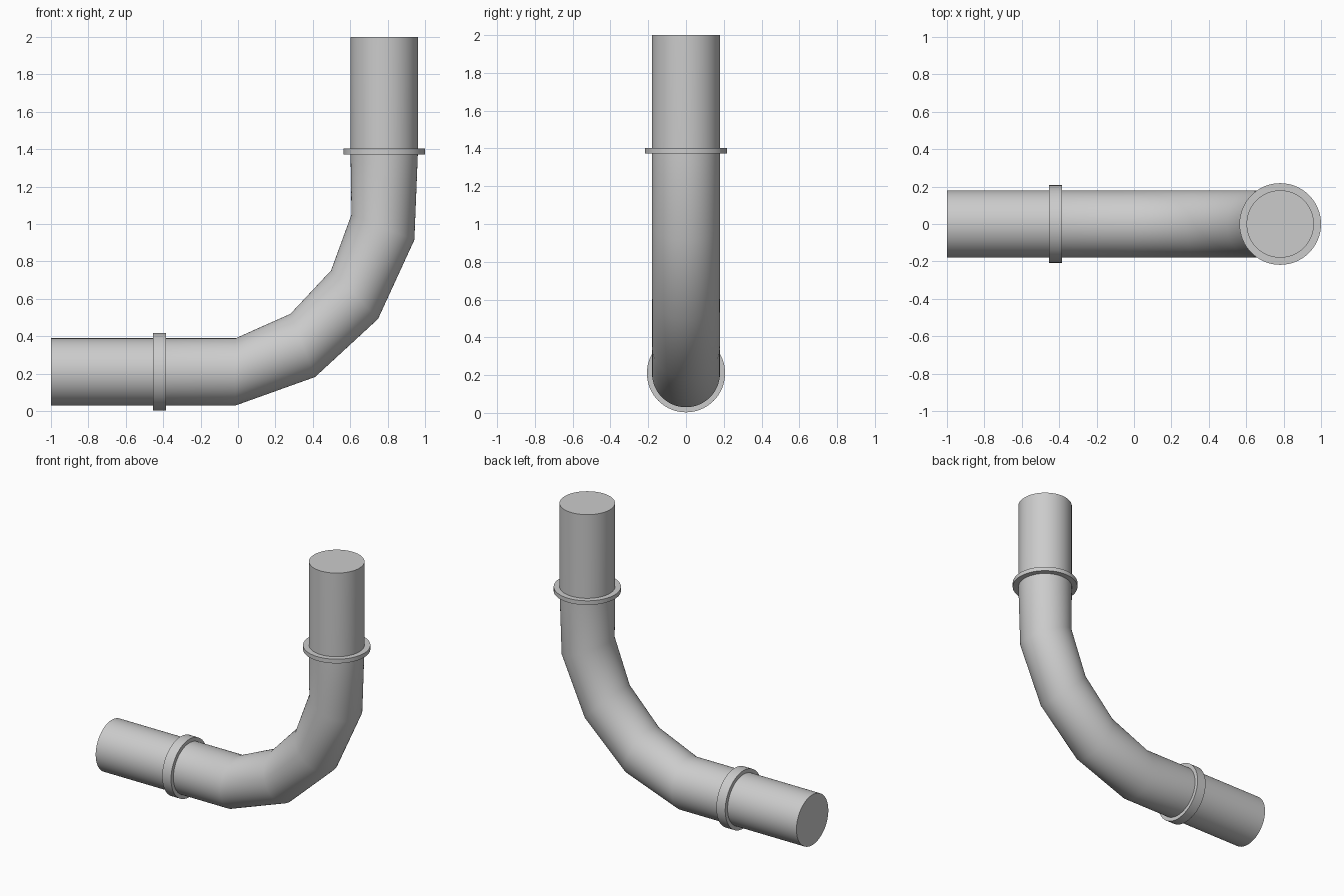
import bpy, bmesh, math
from mathutils import Vector

if "Cube" in bpy.data.objects:
    bpy.data.objects.remove(bpy.data.objects["Cube"])

SEG = 64
R = 0.18


def loft(name, sections):
    """Closed tube through rings given as (inner point, outer point, y radius) in the xz plane."""
    bm = bmesh.new()
    rings = []
    for (ax, az), (bx, bz), ry in sections:
        a, b = Vector((ax, 0, az)), Vector((bx, 0, bz))
        mid, half = (a + b) / 2, (a - b) / 2
        rings.append([bm.verts.new(mid + half * math.cos(t) + Vector((0, ry * math.sin(t), 0)))
                      for t in (2 * math.pi * i / SEG for i in range(SEG))])
    for lo, hi in zip(rings, rings[1:]):
        for i in range(SEG):
            j = (i + 1) % SEG
            bm.faces.new((lo[i], lo[j], hi[j], hi[i]))
    bm.faces.new(rings[0])
    bm.faces.new(rings[-1])
    bmesh.ops.recalc_face_normals(bm, faces=bm.faces)
    mesh = bpy.data.meshes.new(name)
    bm.to_mesh(mesh)
    bm.free()
    ob = bpy.data.objects.new(name, mesh)
    bpy.context.collection.objects.link(ob)
    bpy.ops.object.select_all(action='DESELECT')
    ob.select_set(True)
    bpy.context.view_layer.objects.active = ob
    bpy.ops.object.shade_smooth_by_angle(angle=math.radians(30))
    return ob


CZ, CX = 0.21, 0.781  # axis height of the level pipe, axis x of the upright pipe


def level(x, r):
    return ((x, CZ + r), (x, CZ - r), r)


def upright(z, r):
    return ((CX - r, z), (CX + r, z), r)


# pipe with its faceted elbow
loft("bent_pipe", [
    level(-1.0, R), level(-0.42, R),
    ((-0.012, 0.39), (-0.015, 0.03), R),
    ((0.28, 0.52), (0.412, 0.183), R),
    ((0.497, 0.752), (0.748, 0.493), R),
    ((0.606, 1.05), (0.942, 0.915), R),
    upright(1.385, R), upright(2.0, R)])

# collars
loft("level_collar", [level(-0.455, 0.207), level(-0.385, 0.207)])
loft("upright_collar", [upright(1.372, 0.218), upright(1.402, 0.218)])
